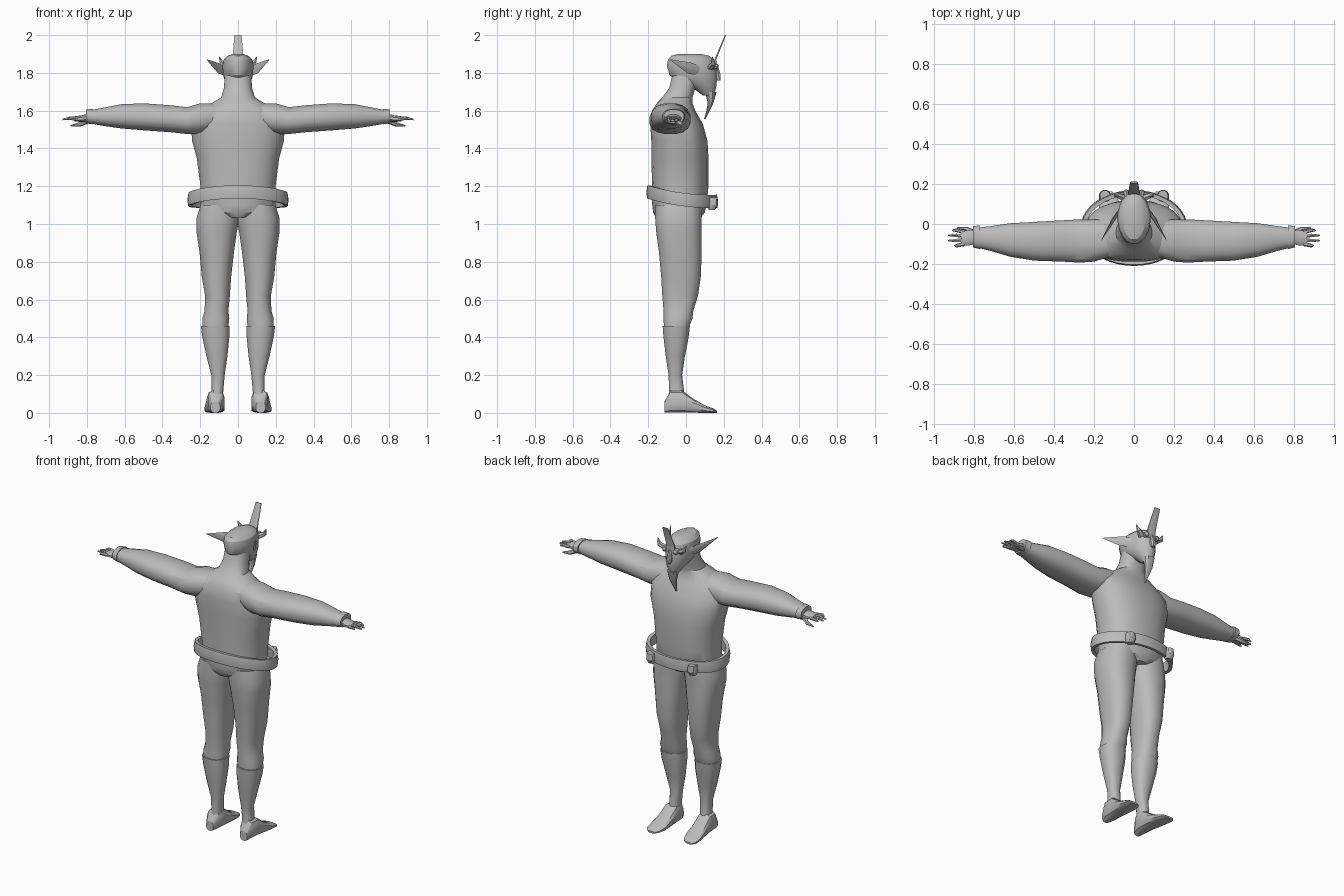
import bpy, bmesh, math
from mathutils import Vector

cube = bpy.data.objects.get("Cube")
if cube:
    bpy.data.objects.remove(cube)

GREY = (0.5, 0.5, 0.5, 1)
grey = bpy.data.materials.new("plain grey")
grey.use_nodes = True
grey.diffuse_color = GREY
grey.node_tree.nodes["Principled BSDF"].inputs["Base Color"].default_value = GREY


def finish(name, bm, mirror=False, angle=28):
    """Turn a bmesh into a shaded object, mirrored across x if asked."""
    bmesh.ops.recalc_face_normals(bm, faces=bm.faces)
    mesh = bpy.data.meshes.new(name)
    bm.to_mesh(mesh)
    bm.free()
    mesh.materials.append(grey)
    obj = bpy.data.objects.new(name, mesh)
    bpy.context.collection.objects.link(obj)
    if mirror:
        obj.modifiers.new("Mirror", 'MIRROR').use_mirror_merge = False
    bpy.ops.object.select_all(action='DESELECT')
    obj.select_set(True)
    bpy.context.view_layer.objects.active = obj
    bpy.ops.object.shade_smooth_by_angle(angle=math.radians(angle))
    return obj


def skin(bm, rings, closed=False):
    """Join rings of points with quads, capping the ends of an open tube."""
    loops = [[bm.verts.new(p) for p in ring] for ring in rings]
    n = len(loops[0])
    pairs = list(zip(loops, loops[1:]))
    if closed:
        pairs.append((loops[-1], loops[0]))
    else:
        bm.faces.new(loops[0])
        bm.faces.new(loops[-1])
    for a, b in pairs:
        for i in range(n):
            j = (i + 1) % n
            bm.faces.new((a[i], a[j], b[j], b[i]))


def loft(name, axis, rings, sides=16, power=.85, mirror=False):
    """Rounded sections along an axis: position, then low and high bounds."""
    order = {"x": (2, 0, 1), "y": (0, 2, 1), "z": (0, 1, 2)}[axis]

    def bend(v):
        return math.copysign(abs(v) ** power, v)

    out = []
    for t, a0, a1, b0, b1 in rings:
        ring = []
        for i in range(sides):
            w = math.tau * (i + .5) / sides
            local = ((a0 + a1) / 2 + (a1 - a0) / 2 * bend(math.cos(w)),
                     (b0 + b1) / 2 + (b1 - b0) / 2 * bend(math.sin(w)), t)
            ring.append([local[k] for k in order])
        out.append(ring)
    bm = bmesh.new()
    skin(bm, out)
    return finish(name, bm, mirror)


def central(name, rings, **kw):
    """Loft up z from position, half width, back and front."""
    return loft(name, "z", [(z, -w, w, b, f) for z, w, b, f in rings], **kw)


def spike(name, points, radii, flat=1, sides=6):
    """Mirrored tapered tube through points, optionally flattened."""
    pts = [Vector(p) for p in points]
    d = (pts[-1] - pts[0]).normalized()
    u = d.cross(Vector((1, 0, 0))).normalized()
    v = d.cross(u)
    bm = bmesh.new()
    skin(bm, [[p + u * r * math.cos(math.tau * i / sides)
               + v * r * flat * math.sin(math.tau * i / sides)
               for i in range(sides)] for p, r in zip(pts, radii)])
    return finish(name, bm, True)


# Torso with neck
central("torso", [
    (1.035, .07, -.16, .08), (1.06, .15, -.175, .1), (1.1, .2, -.18, .11),
    (1.2, .2, -.18, .12), (1.35, .22, -.185, .12), (1.44, .245, -.185, .115),
    (1.53, .25, -.19, .09), (1.6, .21, -.18, .05), (1.64, .14, -.155, .035),
    (1.67, .09, -.125, .035), (1.72, .075, -.09, .05), (1.8, .07, -.07, .08)],
    sides=24)

# Head
central("head", [
    (1.68, .025, .09, .145), (1.72, .05, .035, .16), (1.76, .072, -.06, .165),
    (1.79, .08, -.09, .165), (1.84, .083, -.103, .162),
    (1.87, .076, -.097, .15), (1.89, .056, -.08, .125),
    (1.9, .025, -.04, .08)], power=1, sides=20)
central("nose", [(1.76, .012, .15, .185), (1.79, .018, .14, .185),
                 (1.84, .01, .14, .17)], sides=8)
central("crest", [(1.82, .03, .135, .165), (1.87, .03, .15, .16),
                  (2, .02, .206, .212)], sides=8, power=.4)
central("beard", [(1.555, .004, .095, .103), (1.6, .016, .108, .125),
                  (1.64, .025, .115, .145), (1.7, .035, .1, .162)], sides=10)
spike("ears", [(.07, .07, 1.81), (.105, .02, 1.825), (.165, -.085, 1.87)],
      (.026, .03, .002), flat=.25)
spike("brow_horns", [(.05, .13, 1.83), (.085, .145, 1.85), (.1, .14, 1.885)],
      (.02, .014, .002))
spike("eyes", [(.035, .14, 1.835), (.04, .165, 1.835), (.04, .172, 1.835)],
      (.018, .014, .004), sides=8)

# Arms, cuffs and hands
loft("arms", "x", [
    (.1, -.16, .02, 1.5, 1.64), (.2, -.19, .025, 1.475, 1.64),
    (.27, -.195, .025, 1.475, 1.62), (.36, -.19, .02, 1.485, 1.63),
    (.5, -.185, .012, 1.495, 1.64), (.62, -.165, .005, 1.505, 1.635),
    (.72, -.135, -.01, 1.52, 1.615), (.8, -.115, -.02, 1.535, 1.6)],
    mirror=True)
loft("cuffs", "x", [(.77, -.127, -.005, 1.527, 1.61),
                    (.805, -.118, -.01, 1.532, 1.607)], mirror=True)
loft("palms", "x", [(.79, -.1, -.03, 1.54, 1.585),
                    (.83, -.11, -.03, 1.54, 1.575),
                    (.865, -.108, -.035, 1.543, 1.57)], sides=10, mirror=True)
for i, tip in enumerate((.9, .93, .93, .91)):
    y = -.1 + i * .02
    spread = y + (i - 1.5) * .006
    spike("finger_%d" % (i + 1), [(.85, y, 1.557), (.89, spread, 1.56),
                                  (tip, spread, 1.553)], (.011, .009, .004))
spike("thumbs", [(.8, -.045, 1.545), (.84, -.025, 1.527), (.885, -.02, 1.52)],
      (.016, .012, .004))

# Legs and feet
loft("legs", "z", [
    (.03, .085, .155, -.1, .0), (.12, .077, .14, -.09, -.01),
    (.2, .07, .142, -.093, -.02), (.3, .055, .168, -.108, -.005),
    (.4, .045, .19, -.12, .015), (.46, .045, .198, -.125, .022)],
    mirror=True)
loft("trousers", "z", [
    (.455, .05, .19, -.118, .018), (.5, .045, .19, -.12, .035),
    (.54, .05, .178, -.12, .04), (.62, .042, .175, -.127, .065),
    (.72, .035, .193, -.133, .08), (.85, .02, .205, -.145, .085),
    (.96, .004, .222, -.16, .085), (1.03, -.01, .222, -.165, .085),
    (1.1, -.01, .2, -.165, .09)], mirror=True)
loft("feet", "y", [
    (-.115, .095, .145, 0, .06), (-.08, .075, .16, 0, .12),
    (-.02, .07, .165, 0, .12), (.04, .07, .172, 0, .075),
    (.1, .07, .178, 0, .04), (.145, .085, .175, 0, .024),
    (.163, .11, .155, 0, .012)], power=.7, sides=12, mirror=True)

# Loose belt, tilted down to the front
bm = bmesh.new()
hoop = []
for i in range(40):
    w = math.tau * i / 40
    c, s = math.cos(w), math.sin(w)
    z = 1.145 - .025 * s - .015 * c * c
    hoop.append([(c * (.268 - d), s * (.19 - d) - .02, z + h)
                 for d, h in ((.004, -.035), (0, 0), (.006, .035),
                              (.026, .033), (.024, -.033))])
skin(bm, hoop, closed=True)
finish("belt", bm)
loft("belt_pouches", "z", [(1.075, .125, .165, .12, .155),
                           (1.1, .115, .175, .11, .17),
                           (1.14, .12, .17, .11, .168)],
     sides=12, mirror=True)
